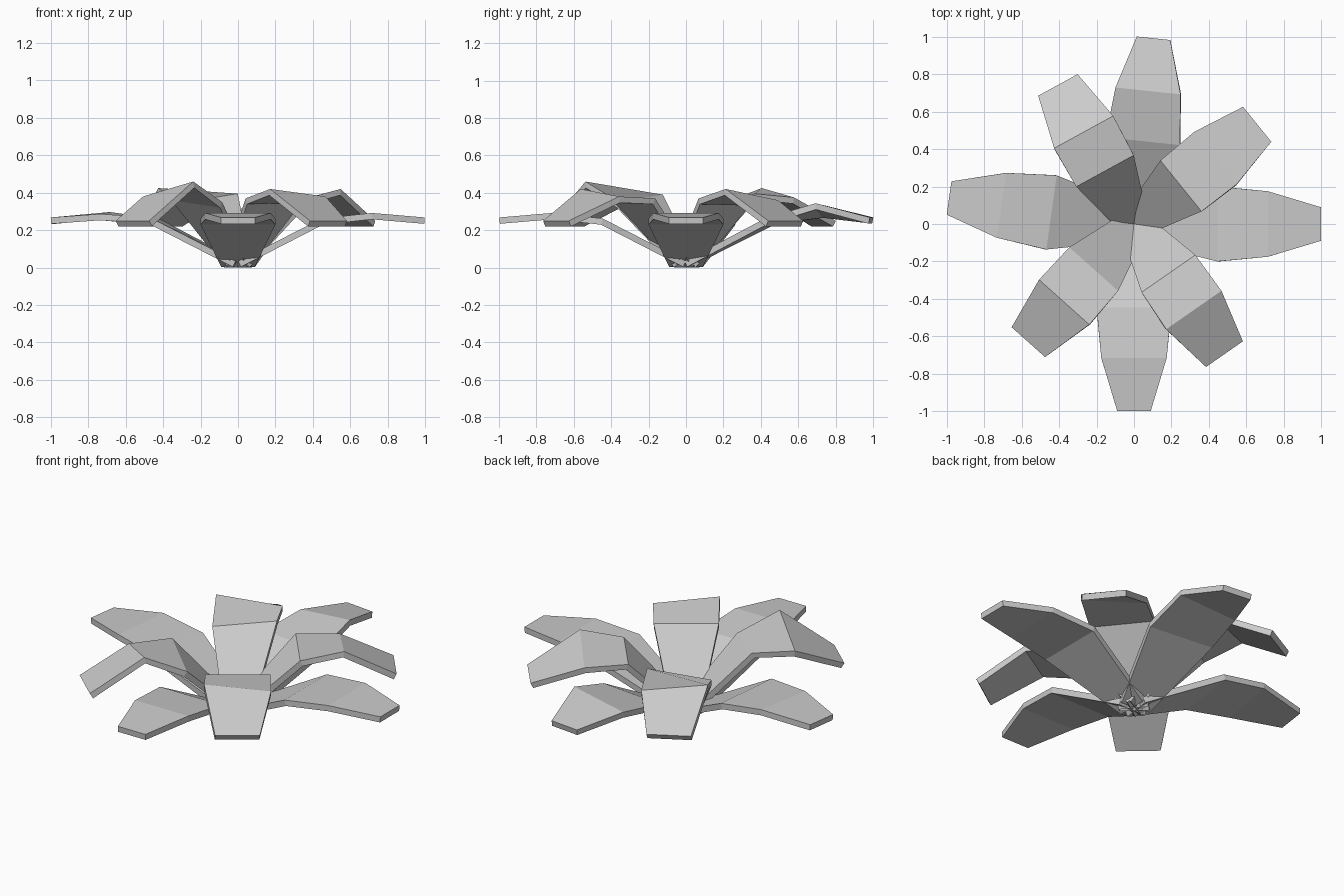
import bpy, bmesh, math
from mathutils import Vector

if "Cube" in bpy.data.objects:
    bpy.data.objects.remove(bpy.data.objects["Cube"])

# Leaf profiles from stem to tip: (distance out, half width, height of upper side)
LOW = [(0.0, 0.09, 0.034), (0.445, 0.20, 0.262), (0.715, 0.175, 0.292), (0.998, 0.09, 0.268)]
HIGH = [(-0.01, 0.08, 0.025), (0.323, 0.175, 0.37), (0.56, 0.18, 0.40), (0.847, 0.12, 0.25)]
THICK = 0.034


def leaf(name, angle, profile, shoulder_tilt=0.0, bend_tilt=0.0, bend_lift=0.0):
    a = math.radians(angle)
    out = Vector((math.cos(a), math.sin(a), 0))
    side = Vector((-math.sin(a), math.cos(a), 0))
    tilts = (0, shoulder_tilt, bend_tilt, 0)
    lifts = (0, 0, bend_lift, 0)
    bm = bmesh.new()
    rows = []
    for (r, w, z), t, l in zip(profile, tilts, lifts):
        rows.append([bm.verts.new(out * r + side * (w * s) + Vector((0, 0, z + l + t * s)))
                     for s in (-1, 1)])
    for (a0, a1), (b0, b1) in zip(rows, rows[1:]):
        bm.faces.new((a0, b0, b1, a1))
    me = bpy.data.meshes.new(name)
    bm.to_mesh(me)
    bm.free()
    ob = bpy.data.objects.new(name, me)
    bpy.context.collection.objects.link(ob)
    # thickness grows downward from the upper side
    mod = ob.modifiers.new("thickness", 'SOLIDIFY')
    mod.thickness = THICK
    mod.offset = -1


# Low outer leaves
leaf("low_leaf_right", 0, LOW)
leaf("low_leaf_front", -90, LOW)
leaf("low_leaf_left", 172, LOW, 0.005, -0.005)
leaf("low_leaf_back", 84, LOW, 0, -0.022, 0.03)

# High arched leaves
leaf("high_leaf_back_right", 39, HIGH, 0, -0.03, -0.01)
leaf("high_leaf_back_left", 118.7, HIGH, -0.025, 0.025)
leaf("high_leaf_front_left", 228.2, HIGH, -0.02, 0.04, 0.02)
leaf("high_leaf_front_right", -55.2, HIGH, 0, -0.02)
